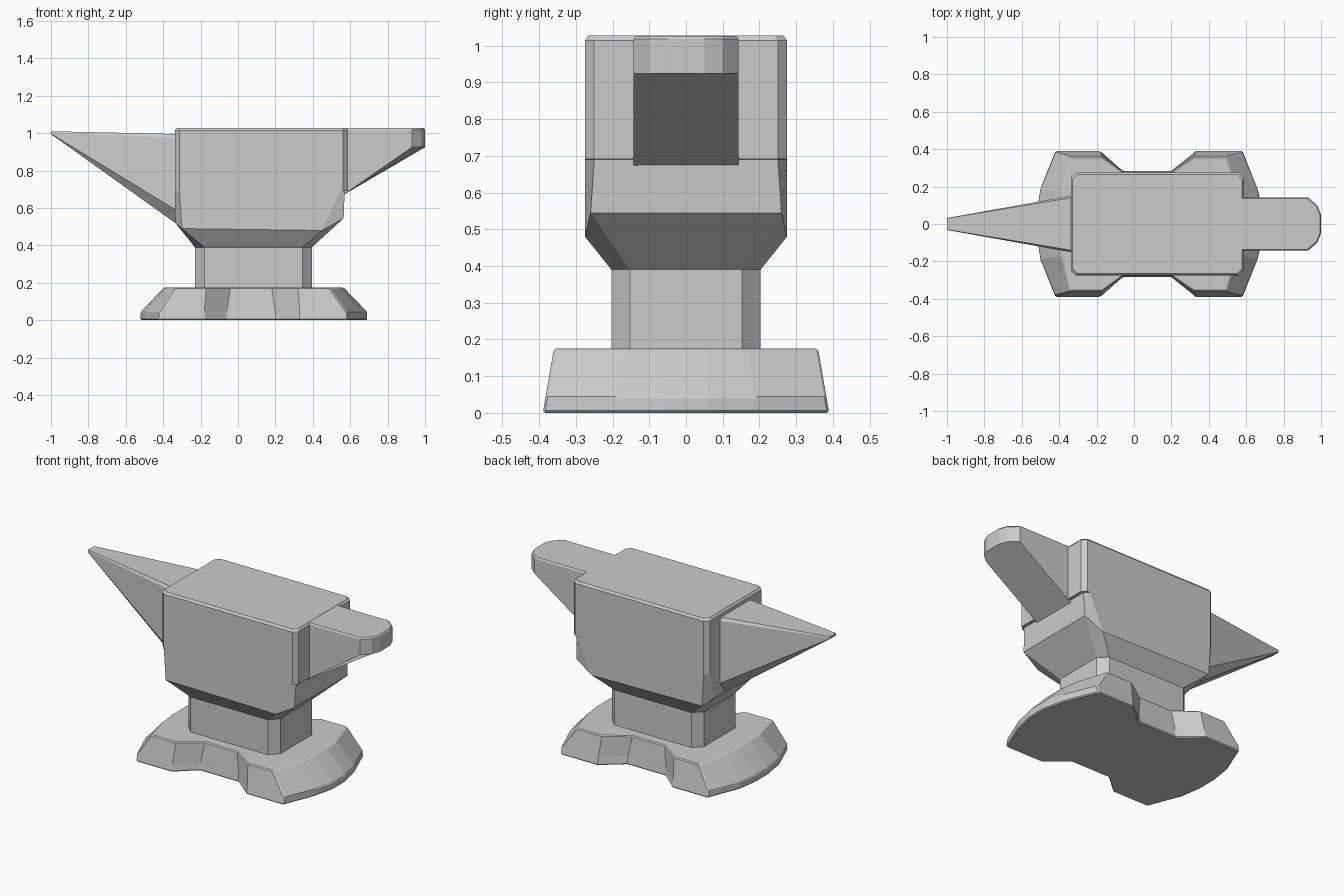
import bpy
import bmesh

cube = bpy.data.objects.get("Cube")
if cube:
    bpy.data.objects.remove(cube, do_unlink=True)

iron = bpy.data.materials.new("iron_grey")
iron.use_nodes = True
GREY = (0.6, 0.6, 0.6, 1)
iron.diffuse_color = GREY
iron.node_tree.nodes["Principled BSDF"].inputs["Base Color"].default_value = GREY


def loft(name, rings):
    """Bridge equal-length closed rings of points and cap both ends."""
    bm = bmesh.new()
    loops = [[bm.verts.new(p) for p in ring] for ring in rings]
    n = len(loops[0])
    for low, high in zip(loops, loops[1:]):
        for i in range(n):
            j = (i + 1) % n
            bm.faces.new((low[i], low[j], high[j], high[i]))
    bm.faces.new(loops[0][::-1])
    bm.faces.new(loops[-1])
    bmesh.ops.recalc_face_normals(bm, faces=bm.faces)
    mesh = bpy.data.meshes.new(name)
    bm.to_mesh(mesh)
    bm.free()
    mesh.materials.append(iron)
    obj = bpy.data.objects.new(name, mesh)
    bpy.context.collection.objects.link(obj)
    return obj


def soften(obj, width):
    mod = obj.modifiers.new("worn_edges", 'BEVEL')
    mod.width = width
    mod.segments = 1
    mod.limit_method = 'ANGLE'
    mod.angle_limit = 0.7


def mirror_y(half, z):
    """Close a half outline (y >= 0) across the y = 0 plane."""
    other = [(x, -y) for x, y in reversed(half) if y > 0]
    return [(x, y, z) for x, y in half + other]


def chamfered(x0, x1, y, c, z):
    """Rectangle with cut corners."""
    return mirror_y([(x1, y - c), (x1 - c, y), (x0 + c, y), (x0, y - c)], z)


# Foot: bow-tie outline with sloping ends
foot_low = [(0.69, 0.06), (0.66, 0.19), (0.58, 0.39), (0.33, 0.39), (0.20, 0.285),
            (-0.06, 0.285), (-0.18, 0.39), (-0.42, 0.39), (-0.50, 0.19), (-0.52, 0.06)]
foot_top = [(0.565, 0.06), (0.55, 0.17), (0.49, 0.36), (0.32, 0.36), (0.18, 0.265),
            (-0.04, 0.265), (-0.17, 0.36), (-0.34, 0.36), (-0.385, 0.17), (-0.395, 0.06)]
foot_mid = [(x, y * 0.98) for x, y in foot_low]
foot = loft("foot", [mirror_y(foot_low, 0), mirror_y(foot_mid, 0.045), mirror_y(foot_top, 0.175)])
soften(foot, 0.006)

# Waist column
loft("waist", [chamfered(-0.23, 0.395, 0.203, 0.05, z) for z in (0.17, 0.4)])

# Body: flared underside, straight block, worn top rim
flare = [(0.565, 0.26, 0.545), (0.45, 0.275, 0.48), (-0.30, 0.275, 0.49), (-0.335, 0.2, 0.52)]
flare += [(x, -y, z) for x, y, z in reversed(flare)]
loft("body", [
    chamfered(-0.23, 0.395, 0.203, 0.05, 0.39),
    flare,
    chamfered(-0.338, 0.57, 0.275, 0.025, 0.69),
    chamfered(-0.338, 0.587, 0.275, 0.025, 0.692),
    chamfered(-0.338, 0.587, 0.275, 0.025, 1.015),
    chamfered(-0.328, 0.577, 0.265, 0.025, 1.028)])


# Horn: flat-topped section tapering to a blunt tip
def horn_section(x, width, low, high, rim):
    side = [(width * 0.93, high), (width, high - rim),
            (width, low + (high - low) * 0.15), (width * 0.65, low)]
    return [(x, y, z) for y, z in side] + [(x, -y, z) for y, z in reversed(side)]


loft("horn", [horn_section(-0.30, 0.157, 0.495, 0.995, 0.02),
              horn_section(-1.0, 0.032, 0.995, 1.01, 0.005)])

# Heel: rounded tail with a slanted underside
heel_plan = [(1.0, 0.05), (0.98, 0.10), (0.93, 0.143), (0.55, 0.143)]
heel_low = [(x, y, 0.925 if x > 0.9 else 0.662) for x, y, z in mirror_y(heel_plan, 0)]
heel_rim = [(x - 0.006, y * 0.96) for x, y in heel_plan]
loft("heel", [heel_low, mirror_y(heel_plan, 1.018), mirror_y(heel_rim, 1.027)])
